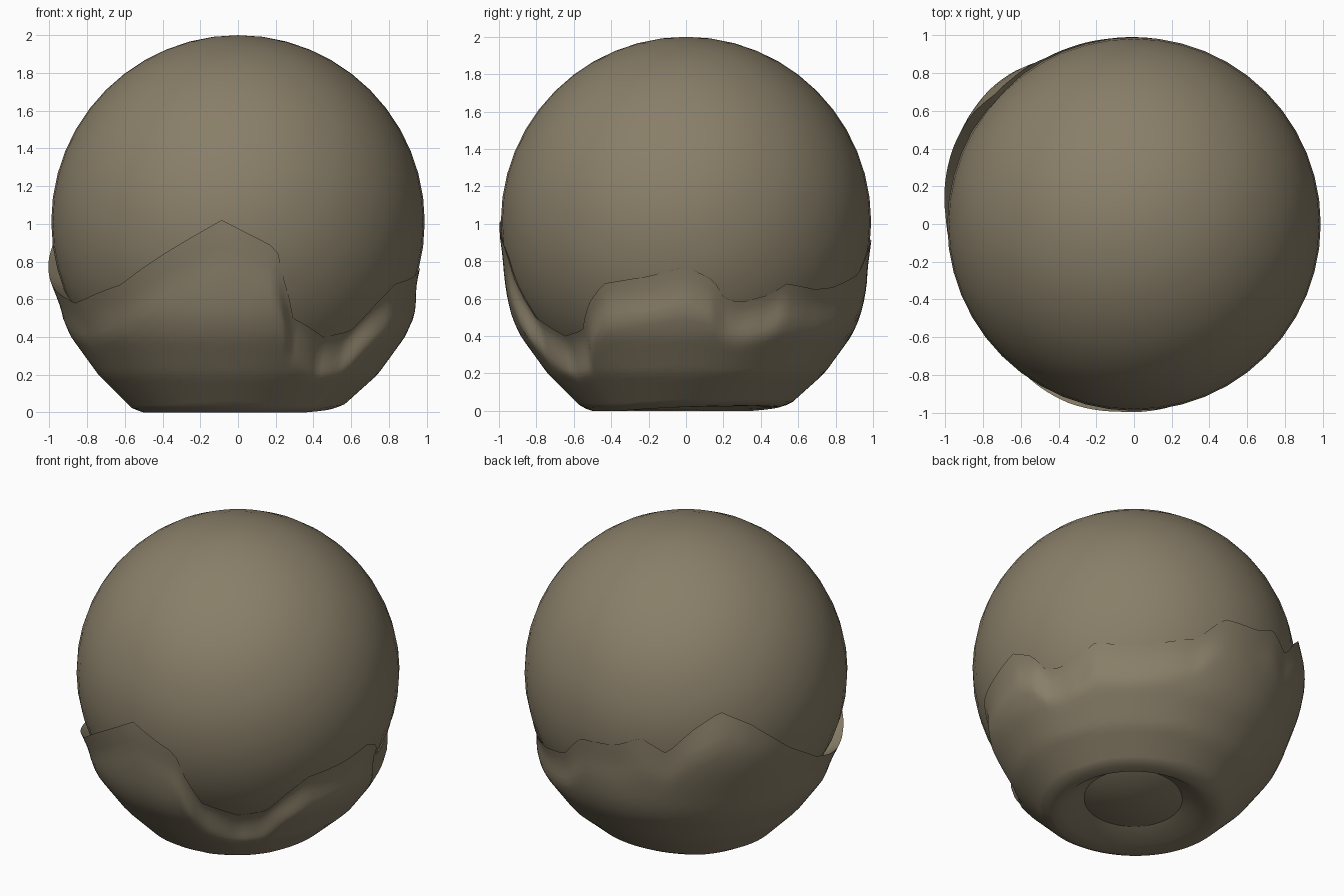
import bpy, bmesh
from math import sin, cos, radians, sqrt

cube = bpy.data.objects.get("Cube")
if cube:
    bpy.data.objects.remove(cube, do_unlink=True)

BALL_RADIUS, BALL_Z = 0.99, 1.01
SEGMENTS, ROWS = 144, 22

# Rim height of the cup around the ball: (angle from +x, height)
RIM = [(0, .77), (9, .7), (13, .6), (19, .58), (29, .62), (35, .68), (48, .65),
       (57, .66), (74, .73), (84, .9), (99, .92), (109, 1), (118, .91), (127, 1.07),
       (137, 1.19), (147, 1.1), (163, .87), (178, .71), (190, .64), (205, .58),
       (212, .6), (231, .68), (250, .87), (265, 1.02), (282, .87), (285, .7),
       (290, .5), (305, .4), (317, .43), (325, .58), (332, .68), (348, .72), (360, .77)]
# How far the rim stands off the ball: (angle, gap)
GAP = [(0, .006), (110, .006), (130, .02), (145, .05), (210, .06), (250, .03),
       (265, .008), (360, .006)]
# Outer side of the cup: (height, radius)
SIDE = [(0, .5), (.02, .56), (.07, .61), (.2, .74), (.4, .885), (.5, .93), (.6, .955),
        (.7, .97), (.8, .98), (1, .99), (1.3, .96)]


def interpolate(table, value):
    for (a, low), (b, high) in zip(table, table[1:]):
        if value <= b:
            return low + (high - low) * (value - a) / (b - a)
    return table[-1][1]


def smooth(t):
    t = min(max(t, 0), 1)
    return t * t * (3 - 2 * t)


def ball_radius_at(z):
    return sqrt(max(BALL_RADIUS ** 2 - (z - BALL_Z) ** 2, 0))


def cup_radius(angle, z, rim):
    """Full cup profile, easing in to the ball close to the rim."""
    ball = ball_radius_at(z)
    bulge = 0.055 * max(0, cos(radians(angle - 147) * 2)) if 102 < angle < 192 else 0
    body = max(interpolate(SIDE, z), ball + 0.006) + bulge * smooth((z - 0.5) / 0.4)
    edge = ball + interpolate(GAP, angle)
    blend = smooth((rim - z) / 0.25)
    return edge + (body - edge) * blend


def finish(obj, material, angle):
    obj.data.materials.append(material)
    bpy.ops.object.select_all(action='DESELECT')
    obj.select_set(True)
    bpy.context.view_layer.objects.active = obj
    bpy.ops.object.shade_smooth_by_angle(angle=radians(angle))


def make_material(name, colour):
    material = bpy.data.materials.new(name)
    material.use_nodes = True
    material.diffuse_color = colour
    material.node_tree.nodes["Principled BSDF"].inputs["Base Color"].default_value = colour
    return material


stone = make_material("warm grey brown", (0.25, 0.21, 0.14, 1))

# Ball
bpy.ops.mesh.primitive_uv_sphere_add(segments=48, ring_count=24, radius=BALL_RADIUS,
                                     location=(0, 0, BALL_Z))
ball = bpy.context.object
ball.name = "ball"
finish(ball, stone, 60)

# Cup wrapped around the lower part, open underneath
bm = bmesh.new()
columns = []
for i in range(SEGMENTS):
    angle = 360 * i / SEGMENTS
    c, s = cos(radians(angle)), sin(radians(angle))
    rim = interpolate(RIM, angle)
    lift = 0.03 * max(0, cos(radians(angle - 45)))
    column = []
    # Underside ring around the opening
    for radius, z, shift in ((.28, .08, .06), (.36, .045, .06), (.44, .01, .02)):
        column.append(bm.verts.new((radius * c + shift, radius * s + shift, z + lift / 2)))
    # Outer side
    for row in range(ROWS + 1):
        z = rim * (row / ROWS) ** 1.4
        radius = cup_radius(angle, z, rim)
        z += lift * max(0, 1 - z / 0.2)
        column.append(bm.verts.new((radius * c, radius * s, z)))
    # Inner side of the lip, tucked into the ball
    low = rim - 0.06
    radius = ball_radius_at(low) - 0.01
    column.append(bm.verts.new((radius * c, radius * s, low)))
    columns.append(column)

for i, column in enumerate(columns):
    following = columns[(i + 1) % SEGMENTS]
    for j in range(len(column) - 1):
        bm.faces.new((column[j], following[j], following[j + 1], column[j + 1]))
bmesh.ops.recalc_face_normals(bm, faces=bm.faces)
mesh = bpy.data.meshes.new("cup")
bm.to_mesh(mesh)
bm.free()
cup = bpy.data.objects.new("cup", mesh)
bpy.context.collection.objects.link(cup)
finish(cup, stone, 50)
